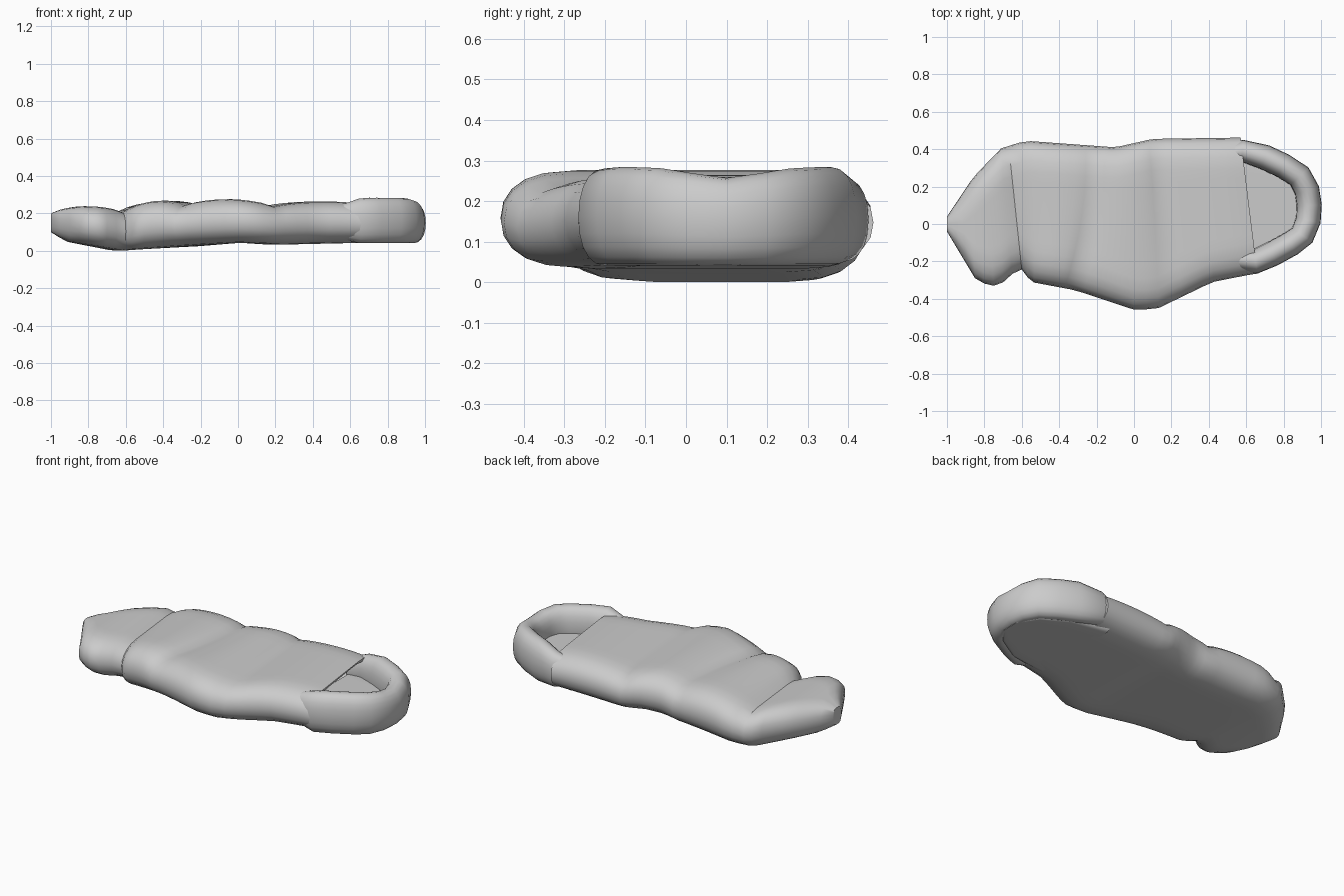
import bpy, bmesh, math
from mathutils import Vector

if "Cube" in bpy.data.objects:
    bpy.data.objects.remove(bpy.data.objects["Cube"])


def finish(name, rings):
    """Skin a list of closed rings and cap both ends."""
    bm = bmesh.new()
    rows = [[bm.verts.new(p) for p in r] for r in rings]
    n = len(rows[0])
    for a, b in zip(rows, rows[1:]):
        for i in range(n):
            bm.faces.new((a[i], a[(i + 1) % n], b[(i + 1) % n], b[i]))
    bm.faces.new(rows[0])
    bm.faces.new(rows[-1][::-1])
    bmesh.ops.recalc_face_normals(bm, faces=bm.faces[:])
    me = bpy.data.meshes.new(name)
    bm.to_mesh(me)
    bm.free()
    ob = bpy.data.objects.new(name, me)
    bpy.context.collection.objects.link(ob)
    bpy.ops.object.select_all(action='DESELECT')
    bpy.context.view_layer.objects.active = ob
    ob.select_set(True)
    bpy.ops.object.shade_smooth_by_angle(angle=math.radians(40))


def lerp(a, b, t):
    return a + (b - a) * t


def power(f, p):
    return math.copysign(abs(f) ** p, f)


def along(curve, x):
    """Read a height off a polyline."""
    for (xa, a), (xb, b) in zip(curve, curve[1:]):
        if x <= xb:
            return lerp(a, b, (x - xa) / (xb - xa))
    return curve[-1][1]


def cushion_ring(xb, yb, xf, yf, bow, z0, z1, roll=0.165):
    """Flat section with round ends, running from the back edge to the front edge."""
    half, mid = (yb - yf) / 2, (yb + yf) / 2
    roll = min(roll, half * 0.8)
    zc, h = (z0 + z1) / 2, (z1 - z0) / 2
    prof = []
    for s in (1, -1):
        for i in range(11):
            a = -math.pi / 2 + math.pi * i / 10
            prof.append((s * (half - roll + roll * power(math.cos(a), .85)),
                         s * h * power(math.sin(a), .9)))
        prof += [(s * (1 - i / 4) * (half - roll), s * h) for i in range(1, 8)]
    ring = []
    for y, z in prof:
        v = y / half
        ring.append((lerp(xf, xb, (v + 1) / 2) + bow * (1 - v * v), mid + y, zc + z))
    return ring


# outlines of the bag: back edge, front edge, underside
back = [(-1, .04), (-.86, .25), (-.71, .405), (-.58, .445), (-.1, .41), (.1, .455), (.57, .462)]
front = [(-1, -.04), (-.85, -.29), (-.78, -.33), (-.72, -.33), (-.61, -.23),
         (-.55, -.31), (-.31, -.355), (0, -.458), (.12, -.455), (.42, -.31), (.65, -.265)]
under = [(-1, .10), (-.92, .05), (-.65, 0), (0, .043), (.2, .033), (.6, .042)]
# quilting seams: back x, front x, bow, top z
seams = [(-1, -1, 0, .20), (-.67, -.6, 0, .205), (-.2, -.34, .04, .242),
         (.12, .2, 0, .238), (.57, .66, 0, .252)]
puffs = (.036, .042, .036, .018)

# padded panels puff up between the seams
rings = []
for k, puff in enumerate(puffs):
    a, b = seams[k], seams[k + 1]
    for i in range(9 if k == 3 else 8):
        t = i / 8
        xb, xf, bow, top = (lerp(p, q, t) for p, q in zip(a, b))
        rings.append(cushion_ring(xb, along(back, xb), xf, along(front, xf), bow,
                                  along(under, (xb + xf) / 2),
                                  top + puff * abs(math.sin(math.pi * t)) ** .7))
# turn inward to form the sleeping opening
rings.append(cushion_ring(.57, .40, .65, -.20, 0, .12, .238))
rings.append(cushion_ring(.30, .32, .30, -.20, 0, .12, .20))
finish("sleeping_bag_body", rings)

# thin floor inside the hood: x, back y, front y
floor = [(.50, .40, -.21), (.72, .36, -.18), (.87, .28, -.09), (.945, .16, .0)]
finish("hood_floor", [cushion_ring(x, yb, x, yf, 0, .041, .14, .04) for x, yb, yf in floor])

# padded roll around the hood, dipping behind the head and tucked into the bag
path = [Vector(p) for p in ((.48, .37), (.58, .391), (.70, .357), (.80, .310), (.885, .255),
                            (.925, .18), (.937, .10), (.932, .02), (.90, -.06),
                            (.84, -.105), (.74, -.16), (.65, -.2), (.54, -.19))]
rings = []
for i, p in enumerate(path):
    t = (path[min(i + 1, len(path) - 1)] - path[max(i - 1, 0)]).normalized()
    tuck = max(0, .66 - p.x)
    top = .284 - .027 * math.exp(-((p.y - .1) / .11) ** 2) - .35 * tuck
    low = .041 + .3 * max(0, .62 - p.x)
    ring = []
    for k in range(20):
        ang = 2 * math.pi * k / 20
        c, s = (.067 - .1 * tuck) * power(math.cos(ang), .9), power(math.sin(ang), .9)
        ring.append((p.x + t.y * c, p.y - t.x * c, (top + low) / 2 + (top - low) / 2 * s))
    rings.append(ring)
finish("hood_roll", rings)
